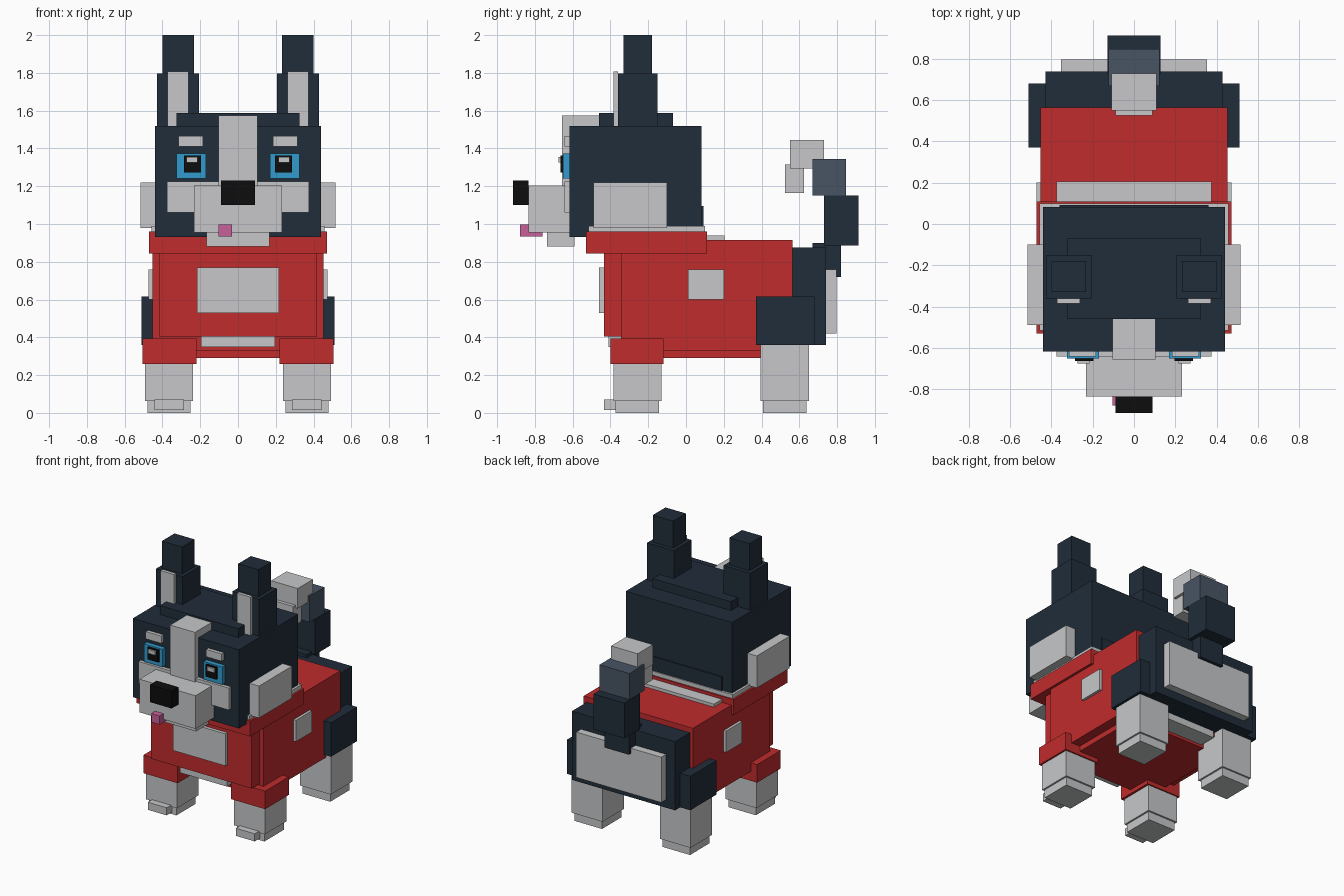
import bpy
import bmesh
from mathutils import Matrix, Vector

cube = bpy.data.objects.get("Cube")
if cube:
    bpy.data.objects.remove(cube, do_unlink=True)


def material(name, red, green, blue):
    colour = (red, green, blue, 1)
    mat = bpy.data.materials.new(name)
    mat.use_nodes = True
    mat.diffuse_color = colour
    for node in mat.node_tree.nodes:
        if node.type == 'BSDF_PRINCIPLED':
            node.inputs["Base Color"].default_value = colour
    return mat


navy = material("navy fur", red=0.015, green=0.026, blue=0.042)
slate = material("slate fur", red=0.065, green=0.09, blue=0.13)
white = material("pale fur", red=0.57, green=0.575, blue=0.585)
coat_red = material("red coat", red=0.53, green=0.025, blue=0.026)
sky = material("blue iris", red=0.032, green=0.33, blue=0.61)
pink = material("pink tongue", red=0.58, green=0.12, blue=0.32)
black = material("black nose", red=0.004, green=0.004, blue=0.004)


class Block:
    """Box placed by its front and bottom faces; off-centre boxes are mirrored."""

    def __init__(self, name, mat, width, depth, height, front, bottom, x=0, mirror=True):
        self.x, self.width = x, width
        self.front, self.back = front, front + depth
        self.bottom, self.top = bottom, bottom + height
        size = Vector((width, depth, height))
        middle = Vector((x, front + depth / 2, bottom + height / 2))
        if x and mirror:
            self.build("left_" + name, mat, size, middle)
            middle.x = -x
            self.build("right_" + name, mat, size, middle)
        else:
            self.build(name, mat, size, middle)

    def build(self, name, mat, size, middle):
        bm = bmesh.new()
        bmesh.ops.create_cube(bm, size=1, matrix=Matrix.Translation(middle) @ Matrix.Diagonal(size).to_4x4())
        mesh = bpy.data.meshes.new(name)
        bm.to_mesh(mesh)
        bm.free()
        mesh.materials.append(mat)
        bpy.context.collection.objects.link(bpy.data.objects.new(name, mesh))


def front_plate(name, mat, host, width, height, bottom, proud, x=0):
    """Thin panel standing proud of the front of a host block."""
    return Block(name, mat, width, depth=proud, height=height,
                 front=host.front - proud, bottom=bottom, x=x)


def rear_plate(name, mat, host, width, height, bottom, proud):
    """Thin panel standing proud of the back of a host block."""
    return Block(name, mat, width, depth=proud, height=height, front=host.back, bottom=bottom)


def side_plates(name, mat, host, depth, height, front, bottom, proud):
    """Panels standing proud of both flanks of a host block."""
    return Block(name, mat, width=proud, depth=depth, height=height, front=front,
                 bottom=bottom, x=(host.width + proud) / 2)


def leg(name, front, top):
    """Square leg standing on a slightly narrower paw."""
    side, paw_height, inset = 0.255, 0.062, 0.013
    shin = Block(name + "_leg", white, width=side, depth=side, height=top - paw_height,
                 front=front, bottom=paw_height, x=0.365)
    return Block(name + "_paw", white, width=side - inset * 2, depth=side - inset * 2,
                 height=paw_height, front=front + inset, bottom=0, x=shin.x)


# Coat
coat = Block("coat_body", coat_red, width=0.906, depth=0.91, height=0.585, front=-0.345, bottom=0.33)
Block("coat_belly", coat_red, width=0.76, depth=0.75, height=0.04, front=-0.3, bottom=0.29)
chest = front_plate("coat_chest", coat_red, coat, width=0.836, height=0.44, bottom=0.405, proud=0.09)
collar = Block("coat_collar", coat_red, width=0.944, depth=0.64, height=0.115,
               front=-0.53, bottom=chest.top)
Block("neck_fur", white, width=0.914, depth=0.615, height=0.03, front=-0.515, bottom=collar.top)
front_plate("chest_patch", white, chest, width=0.436, height=0.24, bottom=0.53, proud=0.025)
front_plate("chest_fur", white, coat, width=0.39, height=0.055, bottom=0.35, proud=0.065)
side_plates("side_patch", white, coat, depth=0.19, height=0.16, front=0.01, bottom=0.6, proud=0.02)
Block("back_stripe", white, width=0.75, depth=0.095, height=0.023, front=collar.back, bottom=coat.top)

# Rump
rump = Block("rump", navy, width=0.856, depth=0.175, height=0.515, front=coat.back, bottom=0.36)
rear_plate("rump_patch", white, rump, width=0.706, height=0.34, bottom=0.42, proud=0.057)
Block("belly_fur", white, width=0.44, depth=0.18, height=0.06, front=0.4, bottom=0.31)
side_plates("thigh", navy, rump, depth=0.31, height=0.255, front=0.37, bottom=rump.bottom, proud=0.084)

# Curled tail
Block("tail_base", navy, width=0.2, depth=0.15, height=0.18, front=0.67, bottom=0.72)
tail = Block("tail_lower", navy, width=0.256, depth=0.183, height=0.265, front=0.73, bottom=0.885)
Block("tail_middle", slate, width=0.248, depth=0.177, height=0.195, front=0.67, bottom=tail.top)
Block("tail_upper", white, width=0.22, depth=0.18, height=0.15, front=0.55, bottom=1.295)
Block("tail_tip", white, width=0.18, depth=0.1, height=0.15, front=0.525, bottom=1.165)

# Legs, with sleeves and toes at the front
sleeve = Block("sleeve", coat_red, width=0.285, depth=0.28, height=0.135, front=-0.4, bottom=0.26, x=0.363)
paw = leg("front", front=-0.385, top=sleeve.bottom)
front_plate("front_toe", white, paw, width=0.156, height=0.057, bottom=0.015, proud=0.063, x=paw.x)
leg("hind", front=0.395, top=rump.bottom)

# Head
head = Block("head", navy, width=0.88, depth=0.7, height=0.59, front=-0.617, bottom=0.93)
Block("head_top", navy, width=0.65, depth=0.39, height=0.067, front=-0.46, bottom=head.top)
rear_plate("head_back", navy, head, width=0.72, height=0.165, bottom=head.bottom, proud=0.01)
side_plates("cheek", white, head, depth=0.39, height=0.24, front=-0.49, bottom=0.98, proud=0.077)
front_plate("face_mask", white, head, width=0.75, height=0.165, bottom=1.06, proud=0.026)
Block("forehead_blaze", white, width=0.206, depth=0.196, height=0.425, front=-0.656, bottom=1.15)

# Muzzle
muzzle = front_plate("muzzle", white, head, width=0.464, height=0.248, bottom=0.955, proud=0.218)
Block("chin", white, width=0.334, depth=0.145, height=0.075, front=-0.735, bottom=0.88)
front_plate("nose", black, muzzle, width=0.18, height=0.13, bottom=1.1, proud=0.08)
Block("tongue", pink, width=0.07, depth=0.12, height=0.065, front=-0.88, bottom=0.933,
      x=-0.068, mirror=False)

# Eyes and brows
iris = front_plate("iris", sky, head, width=0.155, height=0.133, bottom=1.24, proud=0.034, x=0.248)
pupil = front_plate("pupil", black, iris, width=0.088, height=0.091, bottom=1.272, proud=0.013, x=0.241)
front_plate("eye_glint", white, pupil, width=0.058, height=0.03, bottom=1.325, proud=0.012, x=0.244)
front_plate("brow", white, head, width=0.13, height=0.055, bottom=1.41, proud=0.026, x=0.25)

# Ears
ear = Block("ear_base", navy, width=0.221, depth=0.21, height=0.277, front=-0.36, bottom=head.top, x=0.317)
Block("ear_tip", navy, width=0.168, depth=0.15, height=0.203, front=-0.33, bottom=ear.top, x=ear.x)
front_plate("inner_ear", white, ear, width=0.111, height=0.288, bottom=head.top, proud=0.025, x=ear.x)
